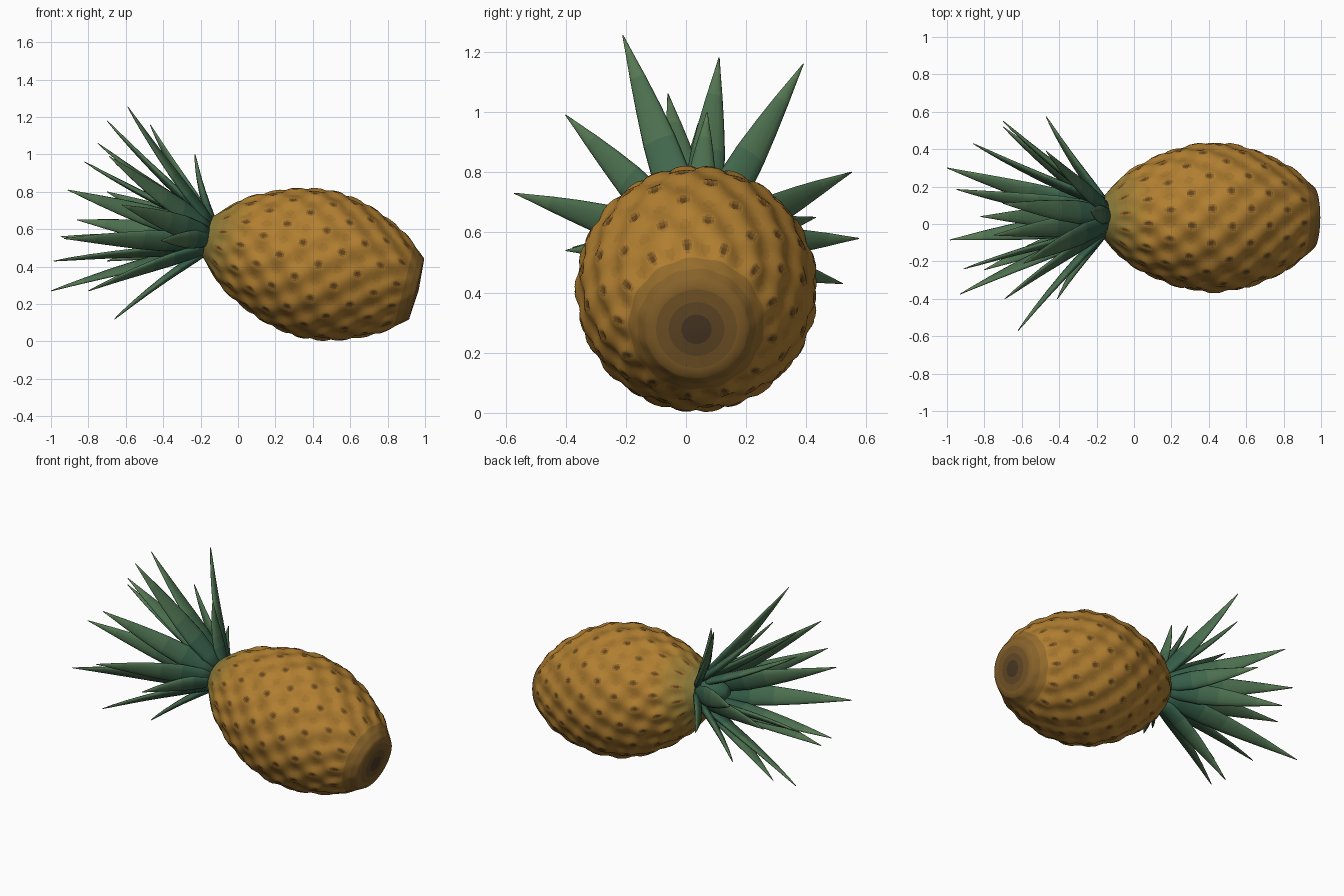
import bpy, bmesh, math
from mathutils import Vector

if "Cube" in bpy.data.objects:
    bpy.data.objects.remove(bpy.data.objects["Cube"])

BASE = Vector((0.955, 0.035, 0.28))          # centre of the cut base
AXIS = Vector((-0.97, 0, 0.243)).normalized()
SIDE = Vector((0, 1, 0))
UP = AXIS.cross(SIDE)
CROWN = BASE + AXIS * 1.16


def material(name, rgb):
    m = bpy.data.materials.new(name)
    m.diffuse_color = (*rgb, 1)
    m.use_nodes = True
    m.node_tree.nodes["Principled BSDF"].inputs["Base Color"].default_value = m.diffuse_color
    return m


def ramp(name, a, b, n):
    return [material(f"{name}_{i}", [p + (q - p) * i / (n - 1) for p, q in zip(a, b)])
            for i in range(n)]


def finish(bm, name, mats):
    bmesh.ops.recalc_face_normals(bm, faces=bm.faces)
    mesh = bpy.data.meshes.new(name)
    bm.to_mesh(mesh)
    bm.free()
    for m in mats:
        mesh.materials.append(m)
    for p in mesh.polygons:
        p.use_smooth = True
    ob = bpy.data.objects.new(name, mesh)
    bpy.context.collection.objects.link(ob)
    return ob


def bridge(bm, rings, pick):
    for i in range(len(rings) - 1):
        a, b = rings[i], rings[i + 1]
        n = len(a)
        for j in range(n):
            k = (j + 1) % n
            bm.faces.new((a[j], a[k], b[k], b[j])).material_index = pick(i, j)


# Fruit silhouette: distance along the axis, radius
PROFILE = [(0, .168), (.12, .262), (.24, .324), (.38, .374), (.5, .394), (.58, .395),
           (.68, .38), (.79, .35), (.92, .293), (1.03, .228), (1.16, .103)]


def radius(t):
    def slope(i):
        a, b = PROFILE[max(i - 1, 0)], PROFILE[min(i + 1, len(PROFILE) - 1)]
        return (b[1] - a[1]) / (b[0] - a[0])
    i = max(k for k in range(len(PROFILE) - 1) if PROFILE[k][0] <= t)
    (t0, r0), (t1, r1) = PROFILE[i], PROFILE[i + 1]
    h = t1 - t0
    s = (t - t0) / h
    return ((2*s**3 - 3*s*s + 1) * r0 + (s**3 - 2*s*s + s) * h * slope(i)
            + (3*s*s - 2*s**3) * r1 + (s**3 - s*s) * h * slope(i + 1))


def scale_bump(t, ang):
    return math.cos(13 * ang) * math.cos(math.pi * t / 0.108)


# Fruit body with staggered scales and dark eyes
ROWS, SEG = 100, 208
golds = ramp("gold", (.44, .21, .03), (.13, .06, .012), 6)
browns = ramp("base_brown", (.07, .04, .018), (.30, .15, .025), 5)
olives = ramp("olive", (.40, .21, .03), (.25, .19, .04), 4)
mats = golds + browns + olives


def body_colour(i, j):
    t, ang = (i + .5) / ROWS * 1.16, (j + .5) / SEG * math.tau
    f = scale_bump(t, ang)
    if t < .07:
        return 6 + 3 + int(t / .07 * 1.99)
    if f > .7:
        return min(5, 1 + int((f - .7) / .3 * 5))
    if t > .98:
        return 11 + min(3, int((t - .98) / .18 * 4))
    return 1 if f < -.75 else 0


bm = bmesh.new()
rings = []
for i in range(ROWS + 1):
    t = 1.16 * i / ROWS
    fade = min(1, t / .12, (1.16 - t) / .15)
    ring = []
    for j in range(SEG):
        ang = math.tau * j / SEG
        f = scale_bump(t, ang)
        r = radius(t) + fade * (.012 * f - .010 * max(0, f - .8) / .2)
        ring.append(bm.verts.new(BASE + AXIS * t + r * (SIDE * math.cos(ang) + UP * math.sin(ang))))
    rings.append(ring)
bridge(bm, rings, body_colour)
# Base disc shaded dark towards its middle
inner = [[bm.verts.new(BASE - AXIS * .012 * (1 - s) + (v.co - BASE) * s) for v in rings[0]]
         for s in (.05, .3, .55, .8)]
bridge(bm, inner + [rings[0]], lambda i, j: 6 + i)
bm.faces.new(inner[0]).material_index = 6
bm.faces.new(rings[-1]).material_index = 14
finish(bm, "fruit_body", mats)

# Crown leaves: flattened spikes given by their tips
greens = ramp("leaf_green", (.035, .11, .065), (.11, .21, .09), 5)
TIPS = [(-.59, -.21, 1.255), (-.70, .11, 1.18), (-.47, .39, 1.16), (-.23, .07, 1.0),
        (-.75, -.06, 1.06), (-.82, .04, .96), (-.69, -.40, .99), (-.91, -.24, .81),
        (-.70, .55, .80), (-.62, -.57, .73), (-.86, .43, .65), (-.47, .575, .58),
        (-.95, .185, .56), (-.93, -.375, .55), (-.41, -.40, .54), (-.985, -.085, .43),
        (-.70, .52, .43), (-1.0, .30, .27), (-.80, -.245, .27), (-.66, .05, .12)]
# Along the leaf: position, half width, half thickness
LEAF = [(0, .040, .020), (.12, .056, .023), (.28, .064, .022), (.45, .057, .019),
        (.62, .043, .015), (.78, .027, .011), (.91, .012, .007), (1, .002, .002)]


def leaf(index, tip):
    tip = Vector(tip)
    d = tip - CROWN
    out = d - AXIS * d.dot(AXIS)
    root = CROWN - AXIS * .02 + out.normalized() * min(.075, out.length * .25)
    direction = (tip - root).normalized()
    wide = AXIS.cross(out).normalized()
    thick = direction.cross(wide).normalized()
    if thick.dot(AXIS) < 0:
        thick = -thick
    size = min(1, .6 + .5 * (tip - root).length)
    bm = bmesh.new()
    rings = []
    for s, w, h in LEAF:
        c = root.lerp(tip, s) + thick * .05 * s * (1 - s)
        rings.append([bm.verts.new(c + wide * w * size * math.cos(a) + thick * h * math.sin(a))
                      for a in (math.tau * k / 12 for k in range(12))])
    bridge(bm, rings, lambda i, j: min(4, i * 5 // 7))
    bm.faces.new(rings[0])
    bm.faces.new(rings[-1]).material_index = 4
    finish(bm, f"crown_leaf_{index}", greens)


for n, tip in enumerate(TIPS):
    leaf(n + 1, tip)

# Crown core that the leaves grow from
bm = bmesh.new()
rings = [[bm.verts.new(CROWN + AXIS * t + r * (SIDE * math.cos(a) + UP * math.sin(a)))
          for a in (math.tau * k / 24 for k in range(24))]
         for t, r in ((-.03, .105), (.02, .10), (.09, .075), (.16, .03))]
bridge(bm, rings, lambda i, j: 0)
bm.faces.new(rings[0])
bm.faces.new(rings[-1])
finish(bm, "crown_core", greens)
